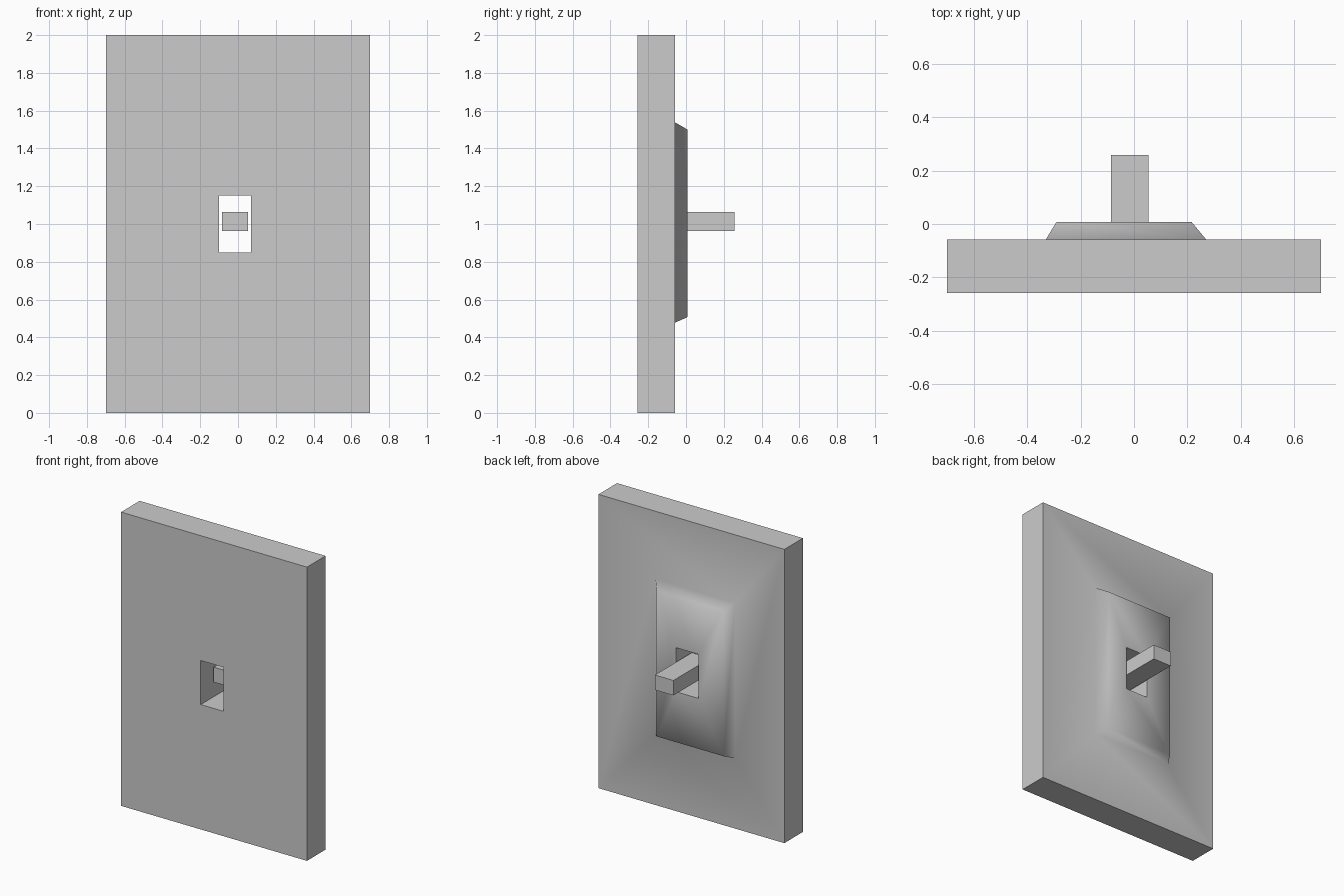
import bpy, bmesh, math

if "Cube" in bpy.data.objects:
    bpy.data.objects.remove(bpy.data.objects["Cube"])


def rect(x0, x1, z0, z1, y):
    return [(x0, y, z0), (x1, y, z0), (x1, y, z1), (x0, y, z1)]


def loft(name, loops, ring):
    """Skin four-cornered loops; ring joins last to first, otherwise ends are capped."""
    bm = bmesh.new()
    rows = [[bm.verts.new(c) for c in loop] for loop in loops]
    pairs = list(zip(rows, rows[1:]))
    if ring:
        pairs.append((rows[-1], rows[0]))
    else:
        bm.faces.new(rows[0])
        bm.faces.new(rows[-1])
    for a, b in pairs:
        for i in range(4):
            j = (i + 1) % 4
            bm.faces.new((a[i], a[j], b[j], b[i]))
    bmesh.ops.recalc_face_normals(bm, faces=bm.faces)
    mesh = bpy.data.meshes.new(name)
    bm.to_mesh(mesh)
    bm.free()
    ob = bpy.data.objects.new(name, mesh)
    bpy.context.collection.objects.link(ob)
    return ob


FRONT, BACK, RAISED, TIP = -0.258, -0.058, 0.008, 0.258
hole = (-0.10, 0.07, 0.85, 1.15)

# Wall plate: slab, raised sloped panel and through slot as one closed skin
plate = loft("switch_plate", [
    rect(-0.7, 0.7, 0, 2, FRONT),
    rect(-0.7, 0.7, 0, 2, BACK),
    rect(-0.33, 0.27, 0.478, 1.538, BACK),
    rect(-0.29, 0.215, 0.507, 1.5, RAISED),
    rect(*hole, RAISED),
    rect(*hole, FRONT),
], True)

# Smooth the soft panel slopes, keep right-angled edges sharp
bpy.context.view_layer.objects.active = plate
plate.select_set(True)
bpy.ops.object.shade_smooth_by_angle(angle=math.radians(75))

# Toggle lever floating in the slot
lever = (-0.086, 0.054, 0.962, 1.064)
loft("toggle_lever", [rect(*lever, -0.14), rect(*lever, TIP)], False)
